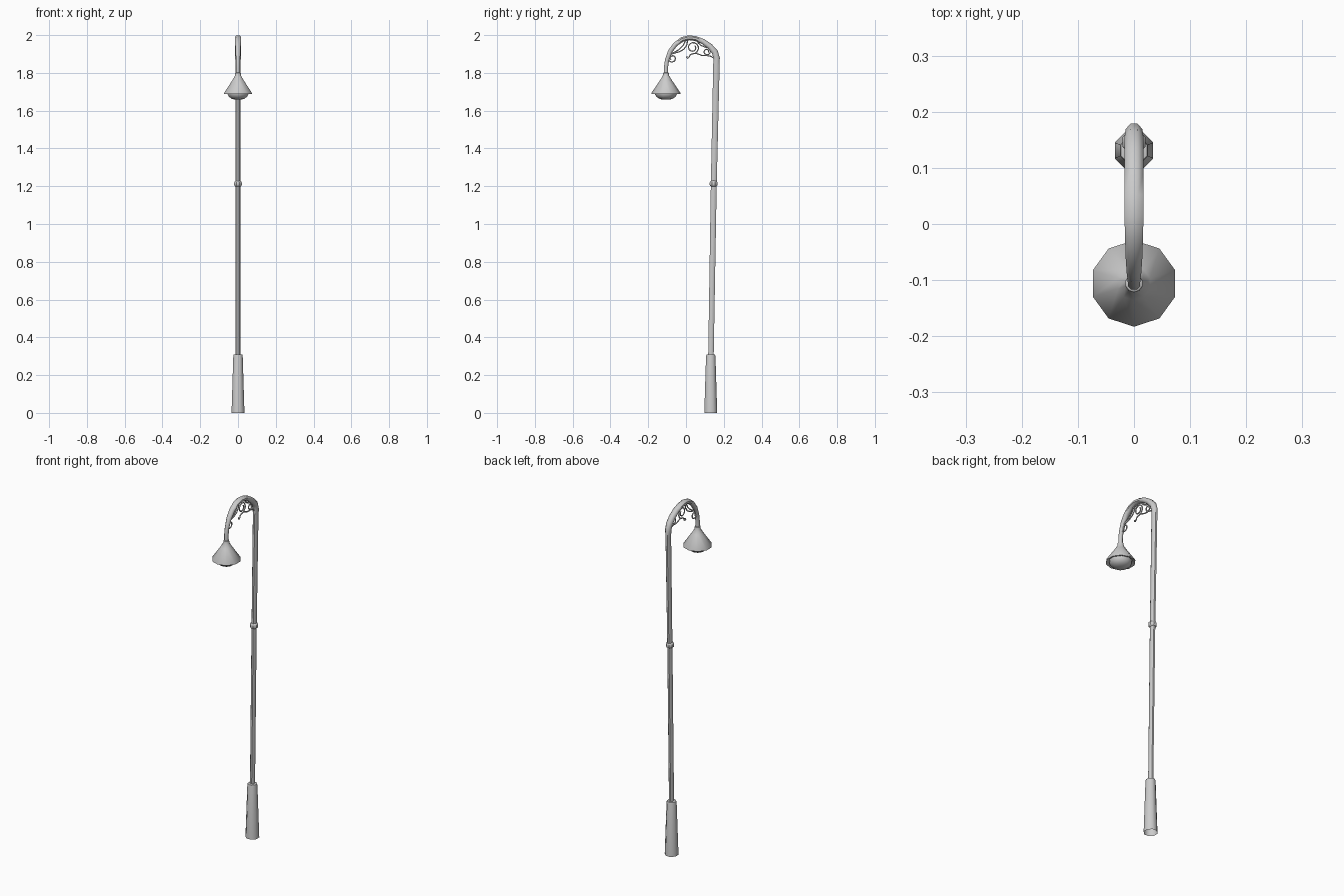
import bpy, bmesh, math
from mathutils import Vector

if "Cube" in bpy.data.objects:
    bpy.data.objects.remove(bpy.data.objects["Cube"])


def skin(name, rings, angle=35, cap_end=False):
    """Bridge a list of equal-length vertex rings into a tube."""
    bm = bmesh.new()
    loops = [[bm.verts.new(p) for p in ring] for ring in rings]
    n = len(loops[0])
    for a, b in zip(loops, loops[1:]):
        for i in range(n):
            j = (i + 1) % n
            bm.faces.new((a[i], a[j], b[j], b[i]))
    if cap_end:
        bm.faces.new(loops[-1])
    bmesh.ops.recalc_face_normals(bm, faces=bm.faces)
    me = bpy.data.meshes.new(name)
    bm.to_mesh(me)
    bm.free()
    me.shade_smooth()
    me.set_sharp_from_angle(angle=math.radians(angle))
    ob = bpy.data.objects.new(name, me)
    bpy.context.collection.objects.link(ob)
    return ob


def lathe(name, y, profile, sides, turn, angle=35, cap_end=False):
    """Profile of (radius, z) turned around a vertical axis at x=0, y."""
    angs = [turn + 2 * math.pi * i / sides for i in range(sides)]
    rings = [[(r * math.cos(a), y + r * math.sin(a), z) for a in angs] for r, z in profile]
    return skin(name, rings, angle, cap_end)


def sweep(name, path, sides=8):
    """Tapered tube along (y, z, half width in x, half width in plane)."""
    rings = []
    for k, (y, z, rx, rn) in enumerate(path):
        p, q = path[max(k - 1, 0)], path[min(k + 1, len(path) - 1)]
        t = Vector((q[0] - p[0], q[1] - p[1])).normalized()
        ring = []
        for i in range(sides):
            a = 2 * math.pi * (i + 0.5) / sides
            s = rn * math.sin(a) / math.cos(math.pi / sides)
            c = rx * math.cos(a) / math.cos(math.pi / sides)
            ring.append((c, y + s * t.y, z - s * t.x))
        rings.append(ring)
    return skin(name, rings, 50)


def spiral(cy, cz, r0, r1, end, turns, steps=18):
    """Points winding outward to the end angle (degrees)."""
    pts = []
    for i in range(steps + 1):
        f = i / steps
        a = math.radians(end) - (1 - f) * turns * 2 * math.pi
        r = r0 + (r1 - r0) * f
        pts.append((cy + r * math.cos(a), cz + r * math.sin(a)))
    return pts


def scroll(name, pts, r=0.0035):
    """Thin wrought bar through (y, z) points."""
    cu = bpy.data.curves.new(name, 'CURVE')
    cu.dimensions = '3D'
    cu.bevel_depth = r
    cu.bevel_resolution = 1
    cu.use_fill_caps = True
    sp = cu.splines.new('POLY')
    sp.points.add(len(pts) - 1)
    for p, (y, z) in zip(sp.points, pts):
        p.co = (0, y, z, 1)
    ob = bpy.data.objects.new(name, cu)
    bpy.context.collection.objects.link(ob)


# Tapered octagonal base, open underneath
lathe("base", 0.131, [(0.037, 0), (0.027, 0.30), (0.025, 0.308), (0.013, 0.31)],
      8, math.pi / 8, 50)

# Leaning pole and hooked arm as one tube
sweep("pole_and_arm", [
    (0.132, 0.30, 0.012, 0.0145), (0.147, 1.21, 0.012, 0.0155),
    (0.161, 1.84, 0.013, 0.017), (0.162, 1.88, 0.015, 0.017),
    (0.152, 1.912, 0.0165, 0.0165), (0.125, 1.942, 0.017, 0.015),
    (0.09, 1.966, 0.017, 0.014), (0.05, 1.982, 0.017, 0.013),
    (0.015, 1.986, 0.017, 0.013), (-0.02, 1.977, 0.016, 0.013),
    (-0.055, 1.952, 0.015, 0.012), (-0.083, 1.915, 0.013, 0.012),
    (-0.1, 1.87, 0.011, 0.011), (-0.106, 1.83, 0.011, 0.011),
    (-0.106, 1.79, 0.011, 0.011)])

# Collar halfway up the pole
lathe("collar", 0.146, [(0.013, 1.198), (0.0195, 1.202), (0.022, 1.206), (0.022, 1.220),
                        (0.0195, 1.225), (0.013, 1.229)], 8, math.pi / 8)

# Conical ten-sided shade with a recessed underside
lathe("lamp_shade", -0.106, [(0.010, 1.803), (0.0155, 1.80), (0.0165, 1.786), (0.030, 1.763),
                             (0.077, 1.694), (0.077, 1.689), (0.066, 1.691), (0.056, 1.700)],
      10, math.pi / 2, 40)

# Domed lens under the shade
lathe("lamp_lens", -0.106, [(0.060, 1.700), (0.058, 1.686), (0.050, 1.673), (0.035, 1.663),
                            (0.016, 1.658)], 10, math.pi / 2, 50, True)

# Wrought scrolls under the arm; mirrored angles give clockwise winding
def clockwise(cy, cz, r0, r1, end, turns):
    return [(2 * cy - y, z) for y, z in spiral(cy, cz, r0, r1, 180 - end, turns)]

scroll("lamp_side_scroll", clockwise(-0.073, 1.877, 0.010, 0.024, 115, 1.3)
       + [(-0.06, 1.905), (-0.035, 1.912), (-0.012, 1.925), (0.003, 1.945), (0.010, 1.976)])
scroll("lamp_side_brace", [(-0.099, 1.88), (-0.085, 1.90), (-0.06, 1.91), (-0.035, 1.925), (-0.015, 1.945), (0, 1.975)])
scroll("middle_scroll", clockwise(0.036, 1.934, 0.014, 0.034, 260, 1.4)
       + [(0.021, 1.895), (0.017, 1.884), (0.010, 1.877), (0.003, 1.882), (0.007, 1.889)])
scroll("pole_side_scroll", spiral(0.110, 1.913, 0.009, 0.021, 80, 1.3)
       + [(0.098, 1.938), (0.080, 1.945), (0.066, 1.957), (0.060, 1.975)])
scroll("pole_side_brace", [(0.152, 1.873), (0.135, 1.887), (0.11, 1.892), (0.085, 1.892),
                           (0.065, 1.900), (0.05, 1.904)])
